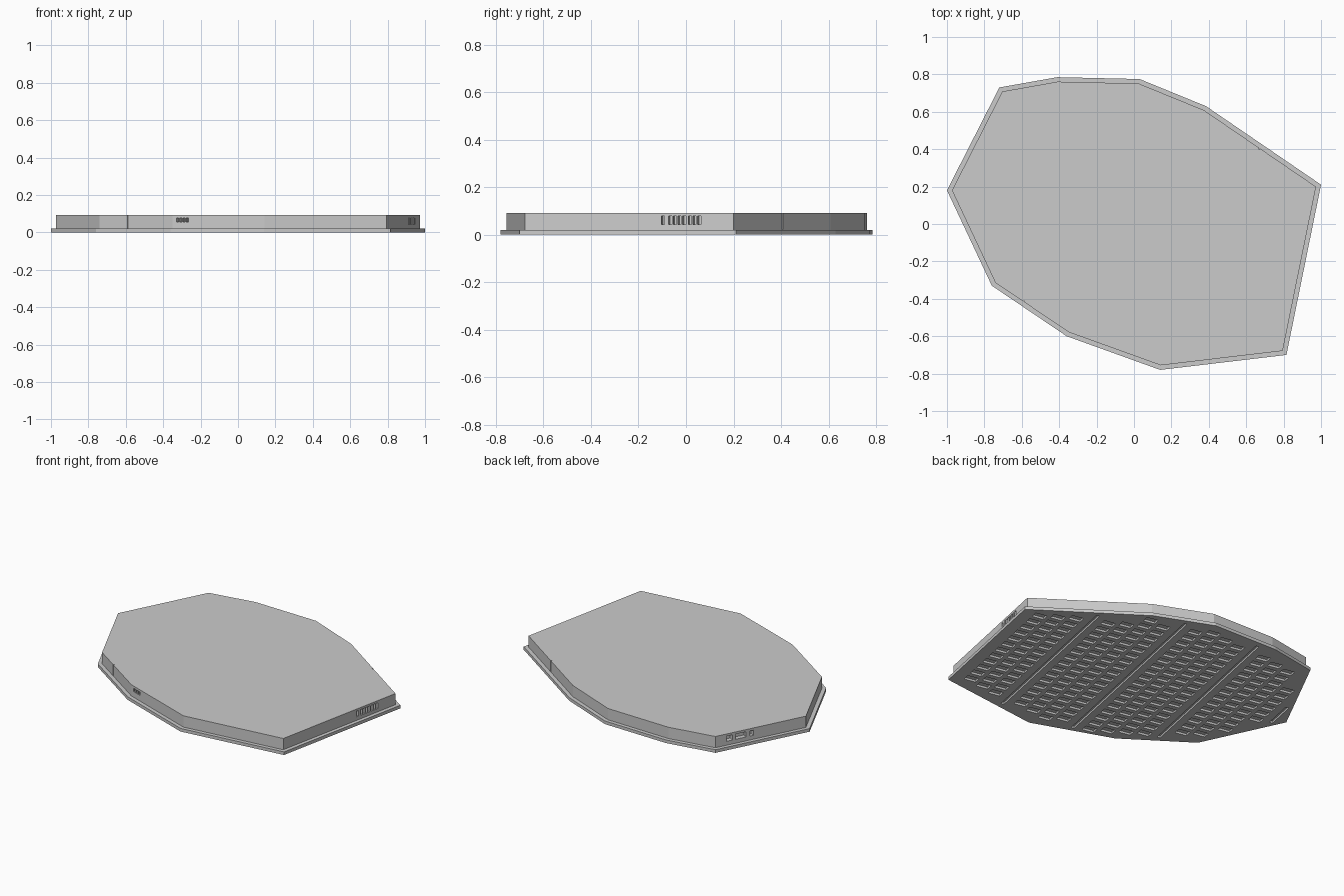
import bpy, bmesh
from mathutils import Vector

if "Cube" in bpy.data.objects:
    bpy.data.objects.remove(bpy.data.objects["Cube"], do_unlink=True)

# Single stone grey colour
grey = bpy.data.materials.new("stone_grey")
grey.use_nodes = True
colour = (0.6, 0.6, 0.6, 1)
grey.diffuse_color = colour
grey.node_tree.nodes["Principled BSDF"].inputs["Base Color"].default_value = colour

# Plan outline, counter-clockwise
outline = [Vector(p) for p in (
    (-1, .18), (-.76, -.33), (-.36, -.6), (.14, -.78), (.815, -.7),
    (1, .21), (.385, .63), (.03, .775), (-.41, .785), (-.72, .73))]


def inward(a, b):
    d = (b - a).normalized()
    return Vector((-d.y, d.x))


def inset(points, amount):
    result = []
    for i, p in enumerate(points):
        n1 = inward(points[i - 1], p)
        n2 = inward(p, points[(i + 1) % len(points)])
        result.append(p + (n1 + n2) * amount / (1 + n1.dot(n2)))
    return result


def inside(p, points):
    return all((p - a).dot(inward(a, points[(i + 1) % len(points)])) > 0
               for i, a in enumerate(points))


def add_prism(bm, points, low, high):
    bottom = [bm.verts.new((p.x, p.y, low)) for p in points]
    top = [bm.verts.new((p.x, p.y, high)) for p in points]
    bm.faces.new(bottom[::-1])
    bm.faces.new(top)
    for i in range(len(points)):
        j = (i + 1) % len(points)
        bm.faces.new((bottom[i], bottom[j], top[j], top[i]))


def make_object(name, bm):
    mesh = bpy.data.meshes.new(name)
    bm.to_mesh(mesh)
    bm.free()
    mesh.materials.append(grey)
    obj = bpy.data.objects.new(name, mesh)
    bpy.context.collection.objects.link(obj)
    return obj


def cut(target, cutter):
    cutter.hide_render = True
    cutter.hide_set(True)
    mod = target.modifiers.new("recesses", "BOOLEAN")
    mod.operation = "DIFFERENCE"
    mod.solver = "EXACT"
    mod.object = cutter
    bpy.context.view_layer.objects.active = target
    bpy.ops.object.modifier_apply(modifier=mod.name)
    bpy.data.objects.remove(cutter, do_unlink=True)


# Base flange and raised slab
bm = bmesh.new()
add_prism(bm, outline, 0, .02)
flange = make_object("base_flange", bm)
body_outline = inset(outline, .024)
bm = bmesh.new()
add_prism(bm, body_outline, .02, .092)
body = make_object("raised_slab", bm)

# Underside pockets, aligned with the right-hand edge
along = (outline[5] - outline[4]).normalized()
across = Vector((along.y, -along.x))
safe = inset(outline, .02)
pockets = bmesh.new()


def rectangle(s, t, width, length):
    return [across * (s + i * width / 2) + along * (t + j * length / 2)
            for i, j in ((-1, -1), (1, -1), (1, 1), (-1, 1))]


def pocket(s, t, width, length):
    corners = rectangle(s, t, width, length)
    if all(inside(p, safe) for p in corners):
        add_prism(pockets, corners, -.01, .013)


group_pitch, column_pitch, row_pitch = .49, .1, .075
for group in range(-3, 3):
    strip = .04 + group * group_pitch
    for column in range(4):
        s = strip + .095 + column * column_pitch
        for row in range(-13, 14):
            pocket(s, (row + .5 * (column % 2)) * row_pitch, .075, .045)
    # Long groove between the groups
    steps = [k * .01 for k in range(-100, 101)
             if all(inside(p, safe) for p in rectangle(strip, k * .01, .02, .01))]
    if steps:
        pocket(strip, (steps[0] + steps[-1]) / 2, .02, steps[-1] - steps[0])
cut(flange, make_object("pocket_cutter", pockets))

# Wall slots and panel seams
slots = bmesh.new()


def slot(edge, start, end, low, high, depth=.03):
    a = body_outline[edge]
    b = body_outline[(edge + 1) % len(body_outline)]
    n = inward(a, b)
    p, q = a.lerp(b, start), a.lerp(b, end)
    add_prism(slots, [p - n * .01, q - n * .01, q + n * depth, p + n * depth], low, high)


for start in (.655, .69, .712, .734, .756, .784, .806, .828):
    slot(4, start, start + .016, .042, .078)
for start, end in ((.58, .62), (.66, .78), (.81, .88)):
    slot(9, 1 - end + .0, 1 - start, .045, .078)
for k in range(4):
    slot(2, .04 + k * .035, .064 + k * .035, .056, .078)
for edge, where in ((1, .38), (5, .5)):
    slot(edge, where, where + .008, .021, .1, .006)
cut(body, make_object("slot_cutter", slots))
